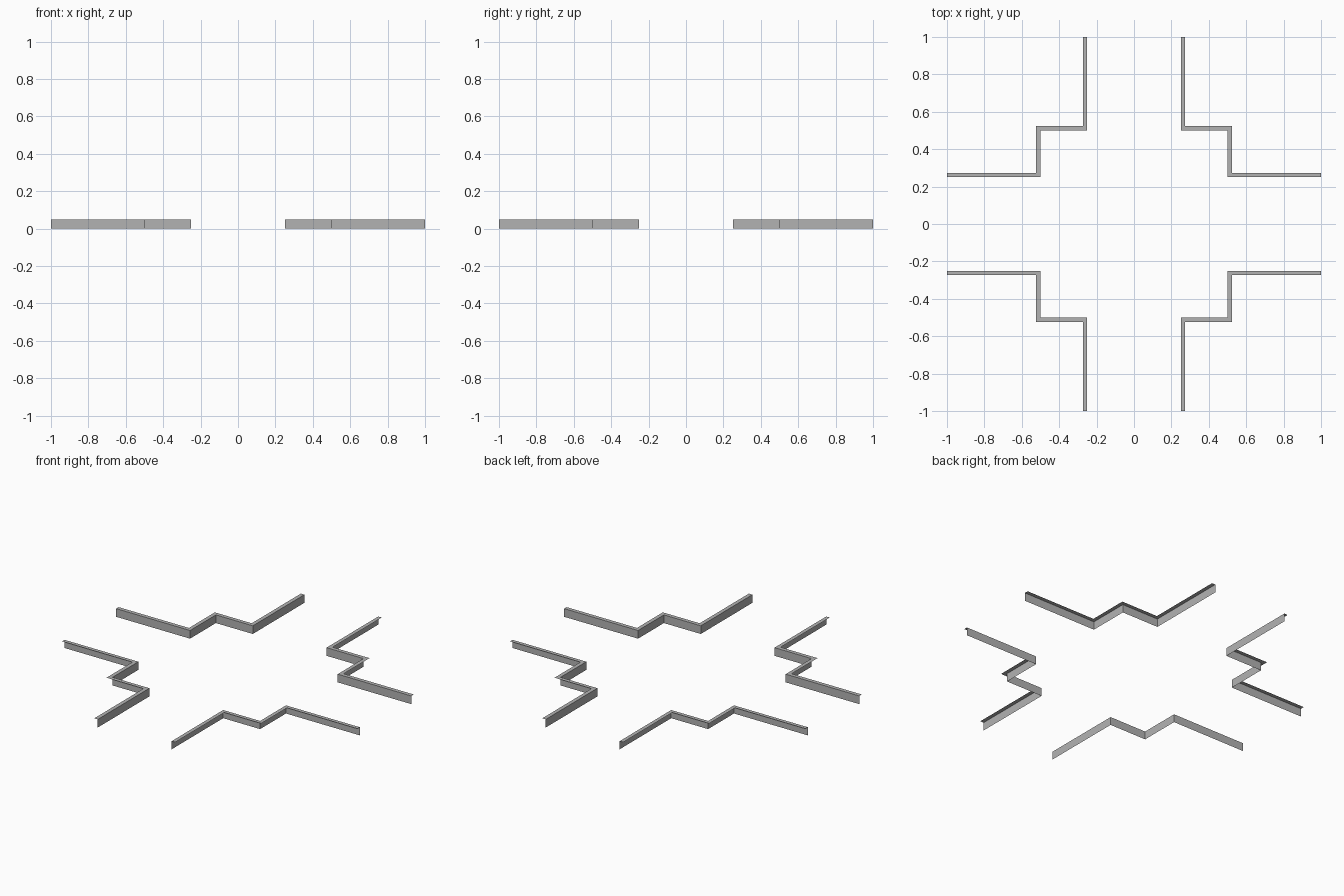
import bpy
import bmesh

cube = bpy.data.objects.get("Cube")
if cube:
    bpy.data.objects.remove(cube, do_unlink=True)

HEIGHT = 0.05
WIDTH = 0.024
# Stepped corner line for one quadrant
PATH = [(0.25, 1), (0.25, 0.5), (0.5, 0.5), (0.5, 0.25), (1, 0.25)]

# Concrete colour
concrete = bpy.data.materials.new("concrete grey")
concrete.use_nodes = True
grey = (0.45, 0.45, 0.45, 1)
concrete.diffuse_color = grey
concrete.node_tree.nodes["Principled BSDF"].inputs["Base Color"].default_value = grey


def add_curb(name, sx, sy):
    """Thin kerb: a wall facing the centre and a top strip turned outward."""
    bm = bmesh.new()
    rows = []
    for x, y in PATH:
        ox, oy = min(x + WIDTH, 1), min(y + WIDTH, 1)
        rows.append([bm.verts.new(co) for co in (
            (sx * x, sy * y, 0),
            (sx * x, sy * y, HEIGHT),
            (sx * ox, sy * oy, HEIGHT))])
    for a, b in zip(rows, rows[1:]):
        for k in range(2):
            bm.faces.new((a[k], b[k], b[k + 1], a[k + 1]))
    # Mirrored quadrants need their winding turned back
    if sx * sy < 0:
        bmesh.ops.reverse_faces(bm, faces=bm.faces[:])
    mesh = bpy.data.meshes.new(name)
    bm.to_mesh(mesh)
    bm.free()
    mesh.materials.append(concrete)
    bpy.context.collection.objects.link(bpy.data.objects.new(name, mesh))


# Four kerbs around the crossing
for depth, sy in (("front", -1), ("back", 1)):
    for side, sx in (("right", -1), ("left", 1)):
        add_curb(f"curb_{depth}_{side}", sx, sy)
